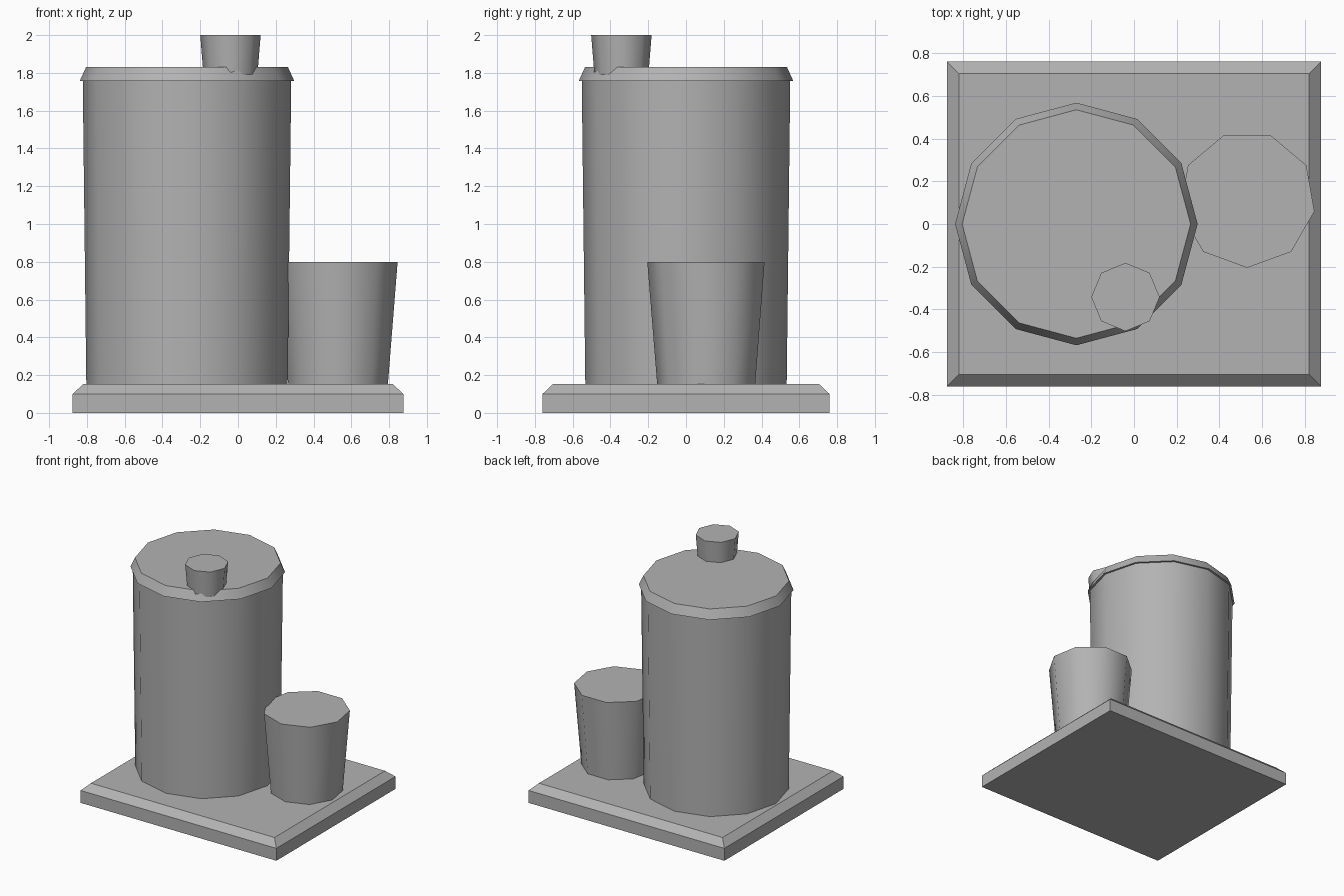
import bpy, bmesh, math

if "Cube" in bpy.data.objects:
    bpy.data.objects.remove(bpy.data.objects["Cube"])

grey = bpy.data.materials.new("plain grey")
grey.diffuse_color = (0.45, 0.45, 0.45, 1)
grey.use_nodes = True
grey.node_tree.nodes["Principled BSDF"].inputs["Base Color"].default_value = grey.diffuse_color


def make_object(name, bm):
    bmesh.ops.recalc_face_normals(bm, faces=bm.faces)
    mesh = bpy.data.meshes.new(name)
    bm.to_mesh(mesh)
    bm.free()
    mesh.materials.append(grey)
    obj = bpy.data.objects.new(name, mesh)
    bpy.context.collection.objects.link(obj)
    return obj


def stack(name, rings, smooth):
    """Skin a list of vertex rings and cap both ends."""
    bm = bmesh.new()
    loops = [[bm.verts.new(p) for p in ring] for ring in rings]
    n = len(loops[0])
    for low, high in zip(loops, loops[1:]):
        for i in range(n):
            j = (i + 1) % n
            f = bm.faces.new((low[i], low[j], high[j], high[i]))
            f.smooth = smooth
    bm.faces.new(loops[0][::-1])
    bm.faces.new(loops[-1])
    # keep the cap rims crisp while the sides shade smoothly
    for e in bm.edges:
        e.smooth = smooth and all(f.smooth for f in e.link_faces)
    return make_object(name, bm)


def tapered(name, x, y, sides, start_deg, profile):
    rings = []
    for r, z in profile:
        angles = [math.radians(start_deg) + i * math.tau / sides for i in range(sides)]
        rings.append([(x + r * math.cos(a), y + r * math.sin(a), z) for a in angles])
    return stack(name, rings, True)


def rectangle(hx, hy, z):
    return [(-hx, -hy, z), (hx, -hy, z), (hx, hy, z), (-hx, hy, z)]


# bevelled base slab
stack("base", [rectangle(0.875, 0.76, 0), rectangle(0.875, 0.76, 0.10),
               rectangle(0.82, 0.705, 0.152)], False)
# tall container and its lid
tapered("tall_container", -0.27, 0, 12, 0, [(0.533, 0.14), (0.552, 1.77)])
tapered("container_lid", -0.27, 0, 12, 0, [(0.568, 1.757), (0.535, 1.83)])
# small knob near the front edge of the lid
tapered("lid_knob", -0.04, -0.342, 8, 0, [(0.143, 1.79), (0.16, 2.0)])
# cup beside the container
tapered("side_cup", 0.53, 0.115, 9, -90, [(0.267, 0.145), (0.32, 0.80)])
